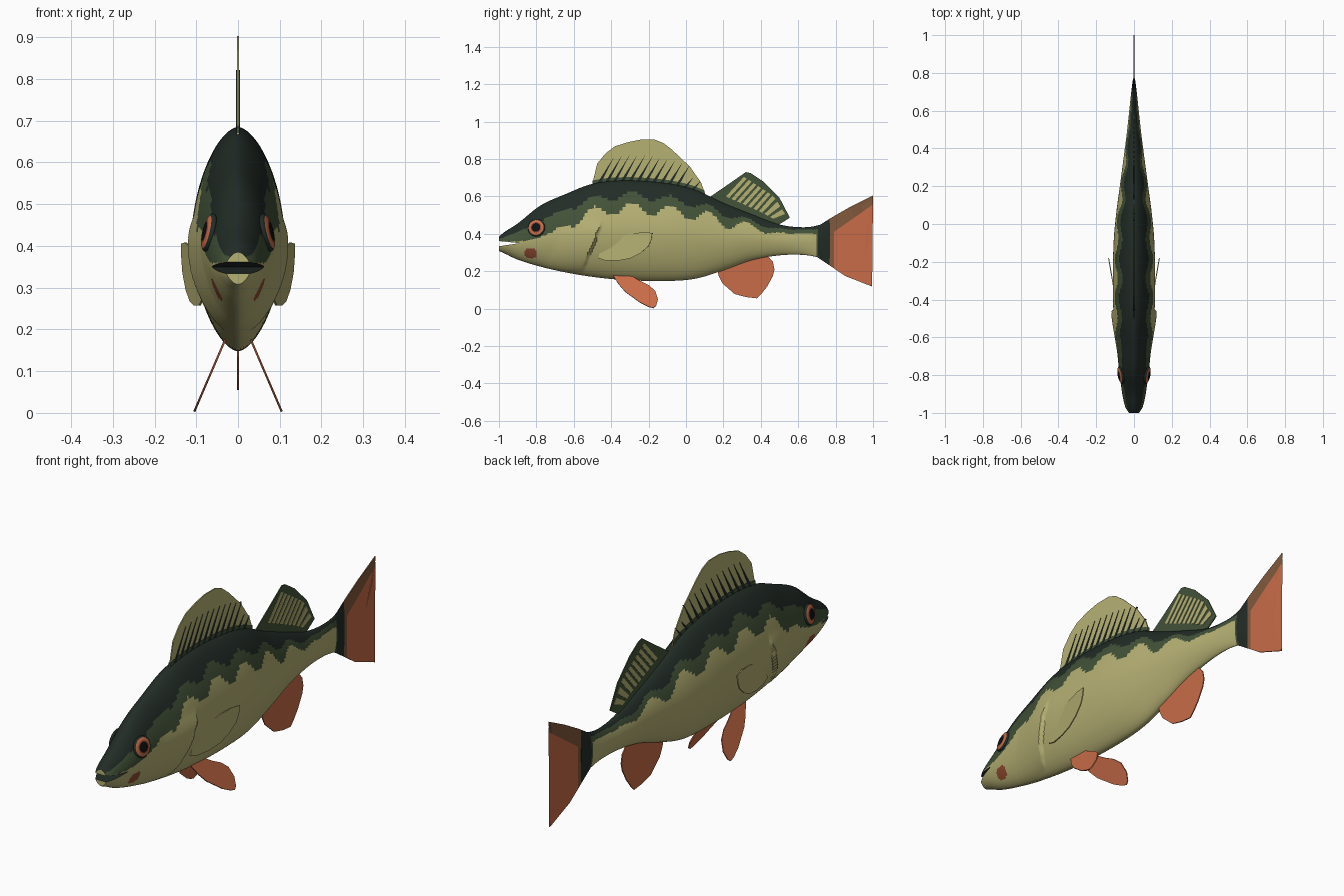
import bpy, bmesh, math
from mathutils import Vector, Matrix

if "Cube" in bpy.data.objects:
    bpy.data.objects.remove(bpy.data.objects["Cube"])

# Flat colours
COLS = [("dark back", (0.016, 0.025, 0.02)), ("moss green", (0.055, 0.085, 0.04)),
        ("pale olive", (0.47, 0.44, 0.175)), ("fin orange", (0.58, 0.15, 0.065)),
        ("fin brown", (0.22, 0.10, 0.045)), ("pupil black", (0.005, 0.005, 0.006)),
        ("rust red", (0.28, 0.07, 0.03))]
MATS = []
for n, c in COLS:
    m = bpy.data.materials.new(n)
    m.diffuse_color = (*c, 1)
    m.use_nodes = True
    m.node_tree.nodes["Principled BSDF"].inputs["Base Color"].default_value = m.diffuse_color
    MATS.append(m)
DARK, GREEN, OLIVE, ORANGE, BROWN, BLACK, RUST = range(7)


def make(name, bm, smooth=False):
    me = bpy.data.meshes.new(name)
    bm.to_mesh(me)
    bm.free()
    for m in MATS:
        me.materials.append(m)
    if smooth:
        me.shade_smooth()
    ob = bpy.data.objects.new(name, me)
    bpy.context.collection.objects.link(ob)
    return ob


def curve(table, y, k):
    """Smooth interpolation of column k over the first column."""
    y = min(max(y, table[0][0]), table[-1][0])
    i = max(j for j in range(len(table) - 1) if table[j][0] <= y)

    def slope(j):
        a, b = table[max(j - 1, 0)], table[min(j + 1, len(table) - 1)]
        return (b[k] - a[k]) / (b[0] - a[0])
    p, q = table[i], table[i + 1]
    d = q[0] - p[0]
    t = (y - p[0]) / d
    return ((2*t**3 - 3*t*t + 1) * p[k] + (t**3 - 2*t*t + t) * d * slope(i)
            + (3*t*t - 2*t**3) * q[k] + (t**3 - t*t) * d * slope(i + 1))


# Body stations: y, top, bottom, half width
BODY = [(-1, .385, .308, .03), (-.97, .41, .295, .046), (-.9, .455, .262, .062),
        (-.78, .55, .225, .078), (-.65, .61, .195, .092), (-.5, .667, .17, .107),
        (-.33, .685, .153, .112), (-.1, .67, .148, .108), (.05, .635, .16, .095),
        (.2, .565, .205, .075), (.35, .505, .258, .055), (.5, .45, .285, .036),
        (.63, .435, .287, .022), (.72, .45, .27, .012), (.77, .48, .245, .005)]
# Colour borders: y, lower edge of dark, lower edge of green
EDGE = [(-1, .372, .36), (-.9, .41, .36), (-.8, .455, .375), (-.65, .53, .44), (-.5, .58, .51),
        (-.3, .605, .535), (0, .57, .51), (.25, .495, .455), (.5, .428, .405), (.77, .425, .40)]
POW = 1.7


def gill(y, z):
    """Raised gill cover with a sharp rear edge."""
    t = y - (-.45 - (.46 - z) * .4)
    if not (-.2 < t < 0 and .2 < z < .47):
        return 0
    return .016 * (t + .2) / .2 * math.sin(math.pi * (z - .2) / .27) ** .6


def half_width(y, z):
    top, bot, w = (curve(BODY, y, k) for k in (1, 2, 3))
    u = min(abs(z - (top + bot) / 2) / ((top - bot) / 2), 1)
    return w * (1 - u ** POW) ** (1 / POW)


def body_colour(c):
    y, z = c.y, c.z
    if y > .705 + .8 * (z - .36) ** 2:
        return DARK
    if ((y + .83) / .035) ** 2 + ((z - .295) / .028) ** 2 < 1:
        return RUST
    wave = .032 * math.cos(2 * math.pi * (y - .02) / .205)
    wave *= min(max((y + .72) / .15, 0), 1) * min(max((.55 - y) / .3, 0), 1)
    if z > curve(EDGE, y, 1) - .6 * wave:
        return DARK
    if z > curve(EDGE, y, 2) - wave or y > .695:
        return GREEN
    return OLIVE


# Body skin
bm = bmesh.new()
NR, NS = 220, 80
rings = []
for i in range(NR + 1):
    y = -1 + 1.77 * i / NR
    top, bot, w = (curve(BODY, y, k) for k in (1, 2, 3))
    ring = []
    for j in range(NS):
        a = 2 * math.pi * j / NS
        c, s = math.cos(a), math.sin(a)
        z = (top + bot) / 2 + (top - bot) / 2 * math.copysign(abs(s) ** (2 / POW), s)
        x = w * abs(c) ** (2 / POW) + (gill(y, z) if abs(c) > .05 else 0)
        ring.append(bm.verts.new((math.copysign(x, c), y, z)))
    rings.append(ring)
for r, q in zip(rings, rings[1:]):
    for j in range(NS):
        k = (j + 1) % NS
        bm.faces.new((r[j], r[k], q[k], q[j]))
bm.faces.new(rings[0])
bm.faces.new(rings[-1])
bmesh.ops.recalc_face_normals(bm, faces=bm.faces)
for f in bm.faces:
    f.material_index = body_colour(f.calc_center_median())
body = make("body", bm, True)

# Mouth slit cut as a wedge
bm = bmesh.new()
tri = bm.faces.new([bm.verts.new((-.2, y, z)) for y, z in
                    ((-1.05, .366), (-1.05, .326), (-.89, .35))])
ext = bmesh.ops.extrude_face_region(bm, geom=[tri])
bmesh.ops.translate(bm, vec=(.4, 0, 0), verts=[v for v in ext["geom"] if isinstance(v, bmesh.types.BMVert)])
bmesh.ops.recalc_face_normals(bm, faces=bm.faces)
cutter = make("mouth_cutter", bm)
mod = body.modifiers.new("mouth", "BOOLEAN")
mod.operation, mod.object, mod.solver = "DIFFERENCE", cutter, "EXACT"
bpy.context.view_layer.objects.active = body
body.select_set(True)
bpy.ops.object.modifier_apply(modifier="mouth")
bpy.data.objects.remove(cutter)
bpy.ops.object.shade_smooth_by_angle(angle=math.radians(40))


def plate(name, polys, colour, thick=.005, xfun=lambda y, z: 0, cuts=(), rule=None):
    """Thin plate from (y, z) outlines, optionally cut by lines and coloured by rule."""
    bm = bmesh.new()
    for pts in polys:
        bm.faces.new([bm.verts.new((xfun(y, z), y, z)) for y, z in pts])
    bmesh.ops.triangulate(bm, faces=bm.faces)
    for (y, z), (ny, nz) in cuts:
        bmesh.ops.bisect_plane(bm, geom=bm.verts[:] + bm.edges[:] + bm.faces[:],
                               plane_co=(0, y, z), plane_no=(0, ny, nz))
    bmesh.ops.recalc_face_normals(bm, faces=bm.faces)
    for f in bm.faces:
        f.material_index = rule(f.calc_center_median()) if rule else colour
    ob = make(name, bm)
    sol = ob.modifiers.new("thickness", "SOLIDIFY")
    sol.thickness, sol.offset = thick, 0
    return ob


def lerp(a, b, t):
    return (a[0] + (b[0] - a[0]) * t, a[1] + (b[1] - a[1]) * t)


# Tail fin
def tail_rule(c):
    if c.y < .768:
        return DARK
    return BROWN if c.y < .79 or c.z > .375 + .7 * (c.y - .74) else ORANGE


plate("tail_fin", [[(.68, .43), (.72, .45), (.78, .488), (.88, .545), (1, .605), (.97, .49), (.918, .37),
                    (.95, .26), (.995, .118), (.85, .175), (.74, .25), (.68, .29)]], ORANGE,
      cuts=[((.768, 0), (1, 0)), ((.79, 0), (1, 0)), ((.74, .375), (-.7, 1))], rule=tail_rule)

# First dorsal fin with dark spines and base
plate("front_dorsal_fin", [[(-.5, .62), (-.5, .67), (-.475, .775), (-.43, .83), (-.38, .868), (-.31, .89),
                            (-.245, .903), (-.165, .903), (-.12, .885), (-.075, .85), (.02, .76), (.08, .675),
                            (.11, .595), (0, .6), (-.25, .64)]], OLIVE)
rays = []
for i in range(13):
    y = -.48 + .042 * i
    z = curve(BODY, y, 1) - .01
    h = .15 - .05 * (i / 12) ** 2 - (.05 if i > 10 else 0)
    rays.append([(y, z), (y + .02, z), (y + .035 + .4 * h, z + h)])
plate("front_dorsal_spines", rays, DARK, .009)
ys = [-.5 + .06 * i for i in range(11)]
plate("front_dorsal_base", [[(y, curve(BODY, y, 1) - .03) for y in ys]
                            + [(y, curve(BODY, y, 1) + .018) for y in reversed(ys)]], GREEN, .008)

# Second dorsal fin with pale stripes
plate("rear_dorsal_fin", [[(.12, .56), (.12, .592), (.205, .65), (.32, .73), (.345, .725), (.41, .682),
                           (.5, .592), (.555, .487), (.53, .47), (.48, .44), (.3, .5)]], GREEN)
stripes = []
for i in range(9):
    def edge(t):
        base = lerp((.20, .585), (.47, .472), t)
        tip = lerp((.31, .705), (.47, .60), t / .7) if t < .7 else lerp((.47, .60), (.54, .49), (t - .7) / .3)
        return base, tip
    (b0, t0), (b1, t1) = edge(i / 9), edge((i + .6) / 9)
    stripes.append([lerp(b0, t0, .12), lerp(b1, t1, .12), t1, t0])
plate("rear_dorsal_stripes", stripes, OLIVE, .009)

# Anal fin
plate("anal_fin", [[(.165, .215), (.175, .175), (.195, .135), (.26, .078), (.32, .062), (.38, .055), (.40, .075),
                    (.435, .12), (.465, .175), (.473, .21), (.465, .25), (.43, .29), (.3, .27)]], ORANGE)

# Paired fins and eyes
PELVIC = [(-.395, .185), (-.36, .13), (-.325, .09), (-.245, .032), (-.2, .01), (-.175, .003), (-.16, .015),
          (-.15, .05), (-.165, .095), (-.2, .125), (-.245, .147), (-.3, .18)]
PECTORAL = [(-.47, .27), (-.455, .315), (-.42, .36), (-.36, .385), (-.3, .4), (-.23, .408), (-.18, .405),
            (-.185, .37), (-.2, .335), (-.245, .295), (-.3, .268), (-.36, .257), (-.43, .257)]
for side, s in (("right", 1), ("left", -1)):
    plate(side + "_pelvic_fin", [PELVIC], ORANGE,
          xfun=lambda y, z, s=s: s * (.033 + (.17 - z) * .43))
    plate(side + "_pectoral_fin", [PECTORAL], OLIVE,
          xfun=lambda y, z, s=s: s * (.085 + (y + .47) * .17))
    # Eye: flattened dome facing along the local skin normal
    y, z, e = -.80, .432, .01
    n = Vector((1, -(half_width(y + e, z) - half_width(y - e, z)) / (2 * e),
                -(half_width(y, z + e) - half_width(y, z - e)) / (2 * e))).normalized()
    bm = bmesh.new()
    bmesh.ops.create_uvsphere(bm, u_segments=32, v_segments=24, radius=.047)
    for f in bm.faces:
        c = f.calc_center_median()
        r = math.hypot(c.x, c.y)
        f.material_index = BLACK if r < .024 else RUST if r < .029 else ORANGE if r < .039 else DARK
    n.x *= s
    rot = n.to_track_quat("Z", "Y").to_matrix().to_4x4()
    bmesh.ops.transform(bm, verts=bm.verts, matrix=Matrix.Translation((s * half_width(y, z), y, z))
                        @ rot @ Matrix.Diagonal((1, 1, .3, 1)))
    make(side + "_eye", bm, True)
